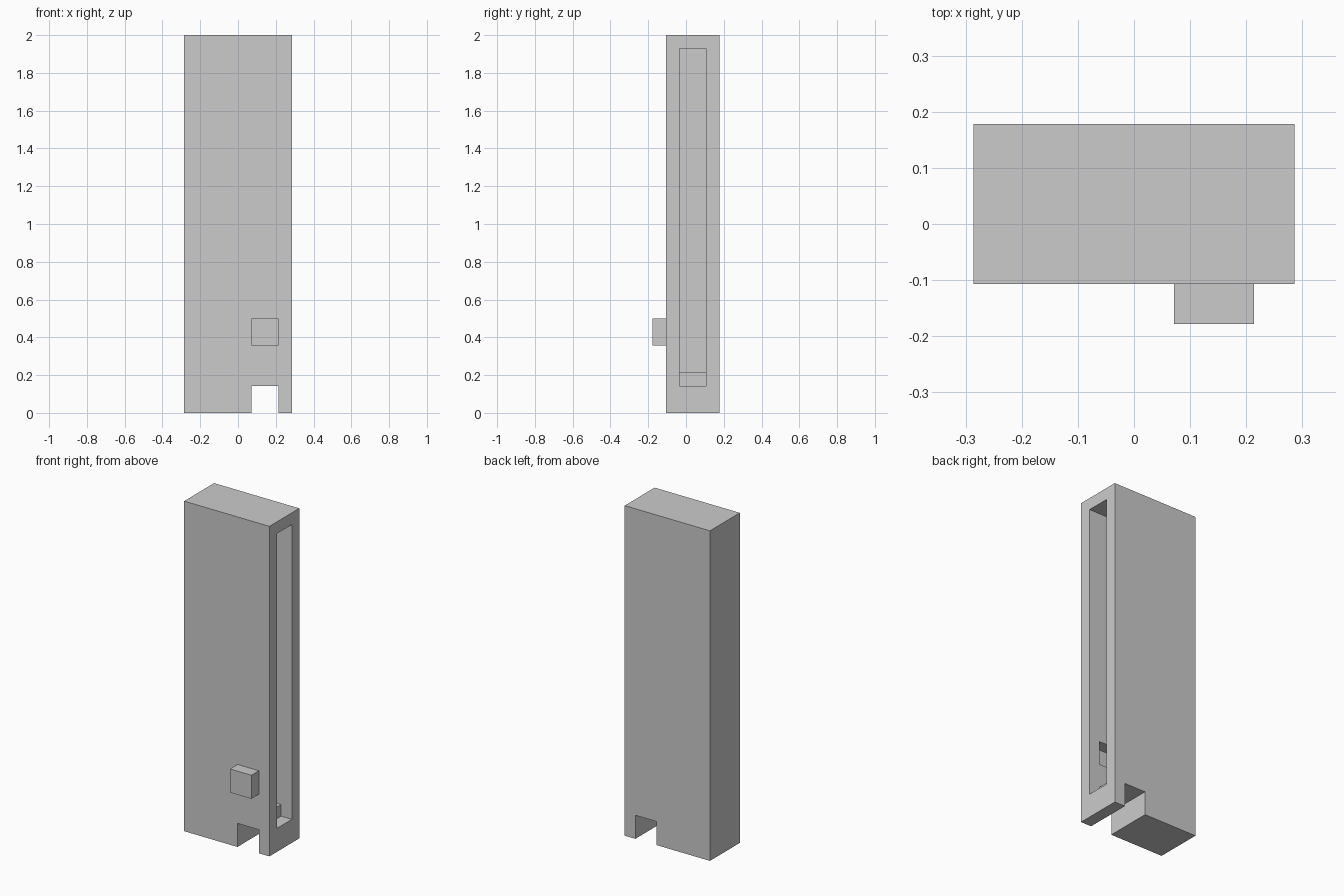
import bpy
import bmesh
from mathutils import Vector

if "Cube" in bpy.data.objects:
    bpy.data.objects.remove(bpy.data.objects["Cube"])

U = 2 / 28  # the model sits on a regular grid: 28 units tall


def box(name, lo, hi):
    """Axis-aligned box between two corners given in grid units."""
    lo, hi = Vector(lo) * U, Vector(hi) * U
    bm = bmesh.new()
    bmesh.ops.create_cube(bm, size=1)
    for v in bm.verts:
        v.co = [c + (p * s) for c, p, s in zip((lo + hi) / 2, v.co, hi - lo)]
    mesh = bpy.data.meshes.new(name)
    bm.to_mesh(mesh)
    bm.free()
    obj = bpy.data.objects.new(name, mesh)
    bpy.context.collection.objects.link(obj)
    return obj


def cut(target, lo, hi):
    """Subtract a box from the target and discard the cutter."""
    cutter = box("cutter", lo, hi)
    cutter.hide_render = True
    mod = target.modifiers.new("cut", 'BOOLEAN')
    mod.operation = 'DIFFERENCE'
    mod.solver = 'EXACT'
    mod.object = cutter
    bpy.context.view_layer.objects.active = target
    bpy.ops.object.modifier_apply(modifier=mod.name)
    bpy.data.objects.remove(cutter)


# Tall casing
casing = box("casing", (-4, -1.5, 0), (4, 2.5, 28))
# Hollow interior, open on the right side
cut(casing, (-3, -0.5, 2), (5, 1.5, 27))
# Notch through the base, front to back
cut(casing, (1, -2.5, -1), (3, 3.5, 2))
# Opening in the front wall behind the button
cut(casing, (1, -2.5, 5), (3, 0, 7))

# Button standing out from the front wall
box("button", (1, -2.5, 5), (3, -1.5, 7))
# Raised block on the inner floor, closing the notch from above
box("floor_block", (1, -0.5, 2), (3, 1.5, 3))
